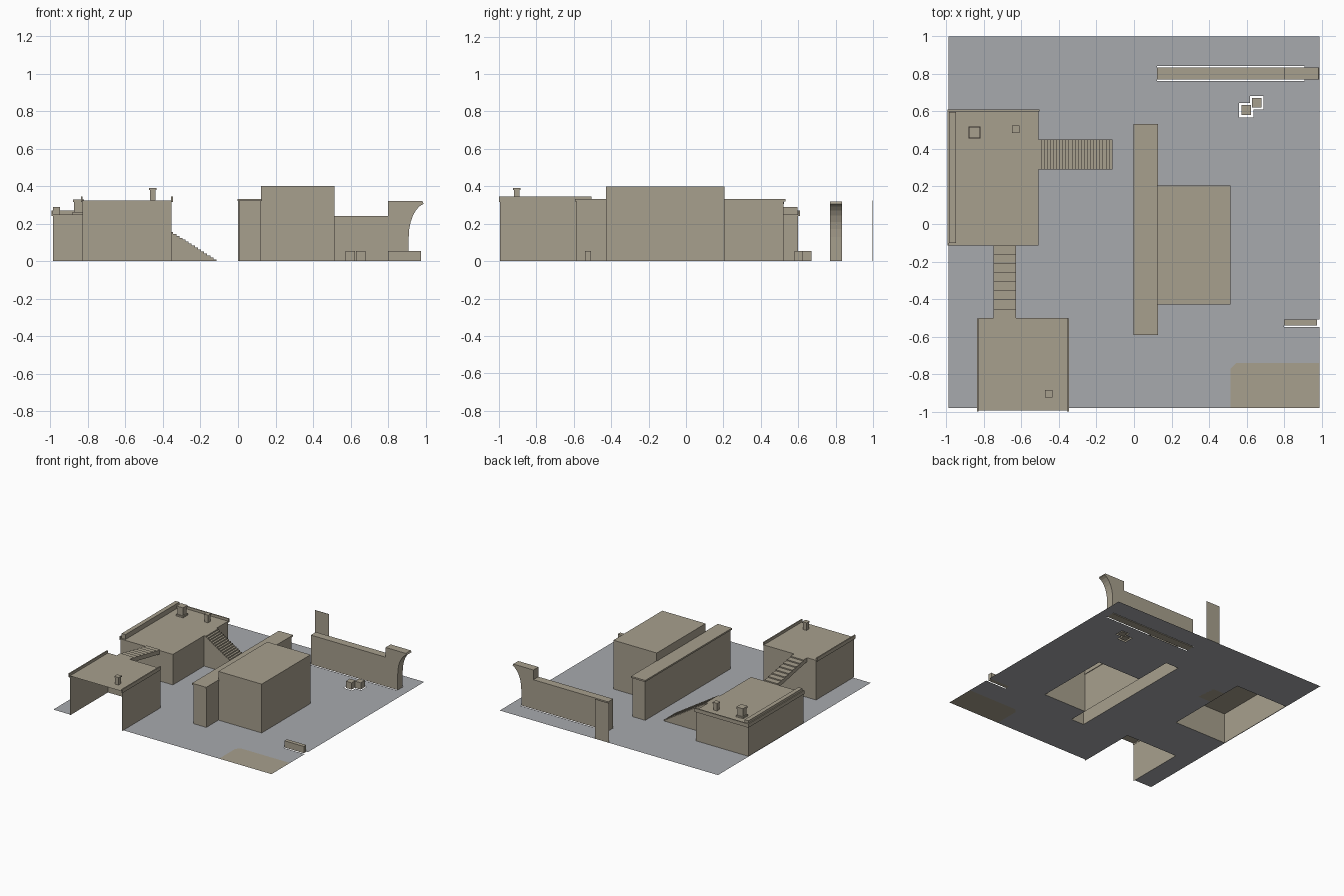
import bpy, bmesh, math
from mathutils import Vector

if "Cube" in bpy.data.objects:
    bpy.data.objects.remove(bpy.data.objects["Cube"])


def make_material(name, colour):
    material = bpy.data.materials.new(name)
    material.use_nodes = True
    material.diffuse_color = (*colour, 1)
    shader = next(n for n in material.node_tree.nodes if n.type == 'BSDF_PRINCIPLED')
    shader.inputs["Base Color"].default_value = (*colour, 1)
    shader.inputs["Roughness"].default_value = 0.9
    return material


sand = make_material("sandy plaster", (0.39, 0.35, 0.27))
asphalt = make_material("grey asphalt", (0.39, 0.40, 0.42))

UP, DOWN, FRONT = Vector((0, 0, 1)), Vector((0, 0, -1)), Vector((0, -1, 0))
holes = []  # openings in the ground as (x range, y range)


def finish(name, bm, *materials):
    mesh = bpy.data.meshes.new(name)
    bm.normal_update()
    bm.to_mesh(mesh)
    bm.free()
    for material in materials:
        mesh.materials.append(material)
    obj = bpy.data.objects.new(name, mesh)
    bpy.context.collection.objects.link(obj)
    return obj


def box(name, xs, ys, zs, missing=(), hole=None):
    """Box from ranges; drops the faces pointing in the missing directions."""
    bm = bmesh.new()
    bmesh.ops.create_cube(bm, size=1)
    for v in bm.verts:
        v.co = [r[0] if c < 0 else r[1] for r, c in zip((xs, ys, zs), v.co)]
    bm.normal_update()
    gone = [f for f in bm.faces if any(f.normal.dot(d) > 0.9 for d in missing)]
    bmesh.ops.delete(bm, geom=gone, context='FACES')
    if hole is not None:
        holes.append(((xs[0] - hole, xs[1] + hole), (ys[0] - hole, ys[1] + hole)))
    return finish(name, bm, sand)


def prism(name, profile, place, start, end):
    """Extrude a profile; place turns (u, v, depth) into a point."""
    bm = bmesh.new()
    face = bm.faces.new([bm.verts.new(place(u, v, start)) for u, v in profile])
    offset = Vector(place(0, 0, end)) - Vector(place(0, 0, start))
    extruded = bmesh.ops.extrude_face_region(bm, geom=[face], use_keep_orig=True)
    moved = [g for g in extruded["geom"] if isinstance(g, bmesh.types.BMVert)]
    bmesh.ops.translate(bm, verts=moved, vec=offset)
    bmesh.ops.recalc_face_normals(bm, faces=bm.faces[:])
    return finish(name, bm, sand)


def stair_profile(foot, head, low, high, count):
    """Stepped line rising from foot to head."""
    run, rise = (head - foot) / count, (high - low) / count
    points = []
    for i in range(count):
        points += [(foot + run * i, low + rise * i), (foot + run * i, low + rise * (i + 1))]
    return points + [(head, high)]


def chimney(name, x, y, base, top):
    for part, half, zs in (("stack", 0.015, (base, top - 0.01)),
                           ("cap", 0.02, (top - 0.01, top))):
        box(f"{name}_{part}", (x - half, x + half), (y - half, y + half), zs)


def across_x(u, v, depth):
    return (u, depth, v)


def across_y(u, v, depth):
    return (depth, u, v)


# Low house with raised parapet and rim
LOW, HIGH = 0.25, 0.325
box("low_house", (-0.985, -0.51), (-0.115, 0.6), (0, LOW), [DOWN], hole=0)
box("low_house_parapet", (-0.985, -0.95), (-0.1, 0.597), (LOW, 0.29))
box("low_house_left_rim", (-0.993, -0.985), (-0.115, 0.61), (0.24, 0.27))
box("low_house_back_rim", (-0.985, -0.505), (0.6, 0.61), (0.24, 0.27))
chimney("low_house_chimney", -0.63, 0.505, LOW, 0.315)

# Roof vent on a wide base
for part, half, zs in (("base", 0.033, (LOW, 0.262)), ("body", 0.025, (0.262, 0.315)),
                       ("lid", 0.03, (0.315, 0.33))):
    box(f"roof_vent_{part}", (-0.85 - half, -0.85 + half), (0.488 - half, 0.488 + half), zs)

# Open-fronted tall house with side rims
box("tall_house", (-0.83, -0.355), (-0.995, -0.5), (0, HIGH), [DOWN, FRONT], hole=0)
for side, x in (("right", -0.833), ("left", -0.352)):
    box(f"tall_house_{side}_rim", (x - 0.005, x + 0.005), (-1, -0.505), (0.315, 0.345))
chimney("tall_house_chimney", -0.455, -0.905, HIGH, 0.39)

# Stairs from the ground to the low roof
steps = stair_profile(-0.115, -0.51, 0, LOW, 24)
prism("ground_stairs", steps + [(-0.51, 0)], across_x, 0.29, 0.45)

# Stairs between the two roofs, with a sloping underside
steps = stair_profile(-0.115, -0.5, LOW, HIGH, 8)
prism("roof_stairs", steps + [(-0.5, HIGH - 0.03), (-0.115, LOW - 0.03)],
      across_y, -0.75, -0.63)

# Central block and the long wall beside it
box("central_block", (0.122, 0.515), (-0.428, 0.205), (0, 0.4), [DOWN], hole=0)
box("long_wall", (0.005, 0.122), (-0.585, 0.522), (0, 0.32), [DOWN], hole=0)
box("long_wall_cap", (-0.002, 0.127), (-0.593, 0.532), (0.32, 0.333))

# Back wall with a curved overhanging end
arc = [math.radians(a) for a in range(0, 80, 13)]
curve = [(1.01 - 0.1 * math.cos(a), 0.13 + 0.18 * math.sin(a)) for a in arc]
prism("back_wall",
      [(0.122, 0), (0.91, 0)] + curve
      + [(0.983, 0.32), (0.8, 0.32), (0.8, 0.24), (0.122, 0.24)],
      across_x, 0.77, 0.835)
holes.append(((0.122, 0.91), (0.762, 0.843)))

# Thin wall panel on the back edge
box("back_panel", (0, 0.125), (0.998, 1), (0, HIGH))

# Crates and low barrier
box("left_crate", (0.628, 0.68), (0.62, 0.672), (0, 0.055), hole=0.009)
box("right_crate", (0.572, 0.625), (0.58, 0.633), (0, 0.055), hole=0.012)
box("barrier", (0.8, 0.975), (-0.54, -0.508), (0, 0.055))
holes.append(((0.8, 0.99), (-0.55, -0.508)))

# Ground sheet with openings and a sandy corner
ground_x, ground_y = (-0.99, 0.99), (-0.98, 1)
patch_x, patch_y, bevel = 0.515, -0.74, 0.03


def cuts(limits, values):
    inside = {round(v, 4) for v in values if limits[0] < v < limits[1]}
    return sorted(inside | set(limits))


xs = cuts(ground_x, [v for h in holes for v in h[0]] + [patch_x, patch_x + bevel])
ys = cuts(ground_y, [v for h in holes for v in h[1]] + [patch_y, patch_y - bevel])
bm = bmesh.new()
grid = {(x, y): bm.verts.new((x, y, 0)) for x in xs for y in ys}
for x0, x1 in zip(xs, xs[1:]):
    for y0, y1 in zip(ys, ys[1:]):
        x, y = (x0 + x1) / 2, (y0 + y1) / 2
        if any(h[0][0] < x < h[0][1] and h[1][0] < y < h[1][1] for h in holes):
            continue
        a, b, c, d = (grid[p] for p in ((x0, y0), (x1, y0), (x1, y1), (x0, y1)))
        in_patch = x > patch_x and y < patch_y
        if in_patch and x < patch_x + bevel and y > patch_y - bevel:
            bm.faces.new((a, b, c)).material_index = 1
            bm.faces.new((a, c, d))
        else:
            bm.faces.new((a, b, c, d)).material_index = int(in_patch)
loose = [v for v in bm.verts if not v.link_faces]
bmesh.ops.delete(bm, geom=loose, context='VERTS')
finish("ground", bm, asphalt, sand)
